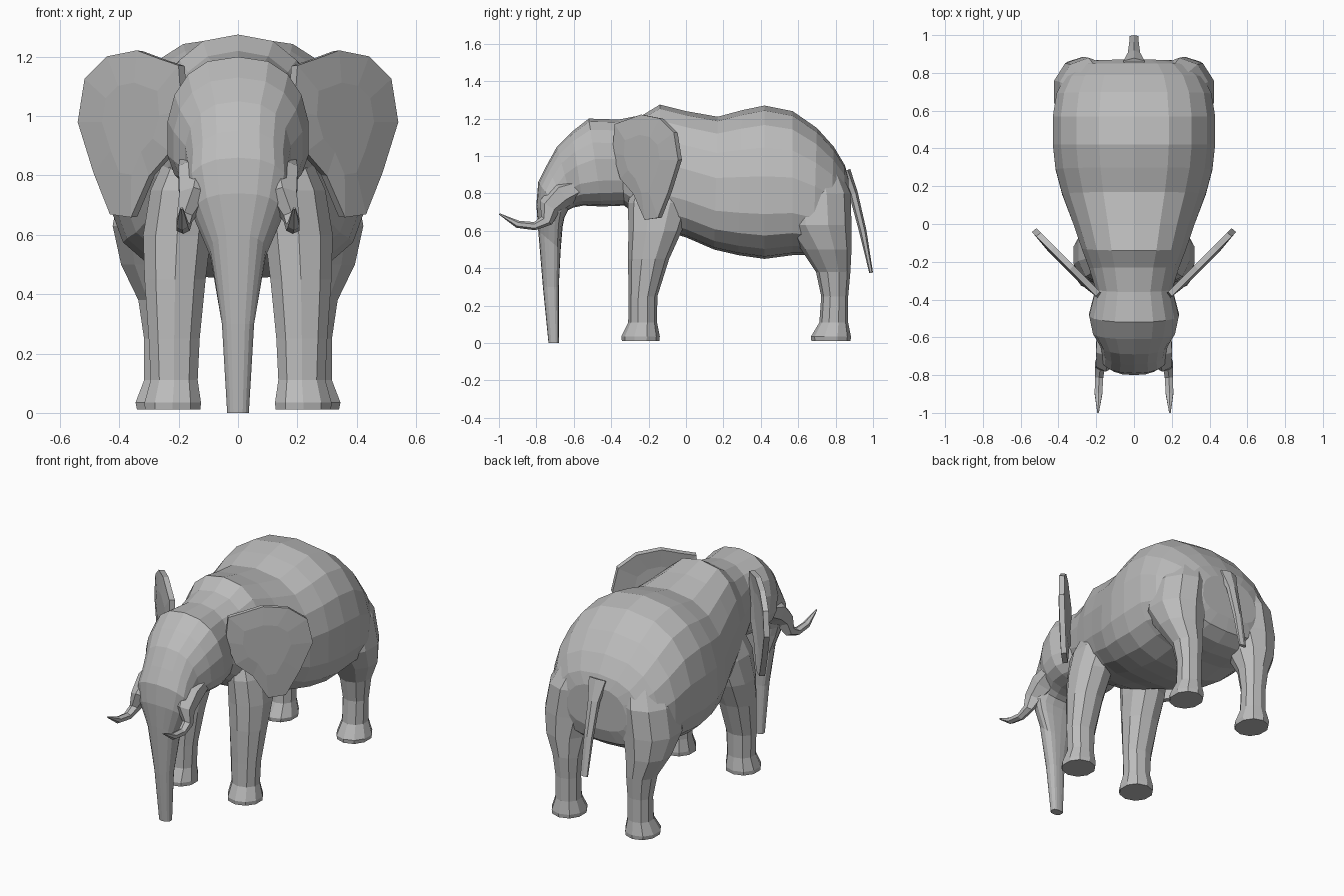
import bpy
import bmesh
from math import cos, sin, tau, copysign
from mathutils import Vector

default_cube = bpy.data.objects.get("Cube")
if default_cube:
    bpy.data.objects.remove(default_cube, do_unlink=True)

# One grey hide colour for everything
hide = bpy.data.materials.new("grey hide")
hide.use_nodes = True
hide.diffuse_color = (0.5, 0.5, 0.5, 1)
hide.node_tree.nodes["Principled BSDF"].inputs["Base Color"].default_value = (0.5, 0.5, 0.5, 1)


def finish(bm, name, mirrored=False):
    """Turn a bmesh into a flat-shaded object, optionally mirrored left to right."""
    bmesh.ops.recalc_face_normals(bm, faces=bm.faces[:])
    mesh = bpy.data.meshes.new(name)
    bm.to_mesh(mesh)
    bm.free()
    mesh.materials.append(hide)
    obj = bpy.data.objects.new(name, mesh)
    bpy.context.collection.objects.link(obj)
    if mirrored:
        obj.modifiers.new("left and right", "MIRROR").use_axis[0] = True
    return obj


def loft(name, sections, sides, power=2.0, sag=0.0, mirrored=False):
    """Skin a row of superellipse sections, each a (centre, half axis, half axis).

    Sag lowers the widest part of every section without moving its top or bottom.
    """
    bm = bmesh.new()
    rings = []
    for centre, across, along in sections:
        ring = []
        for i in range(sides):
            angle = tau * (i + 0.5) / sides
            c, s = cos(angle), sin(angle)
            a = copysign(abs(c) ** (2 / power), c)
            b = copysign(abs(s) ** (2 / power), s)
            b -= sag * (1 - b * b)
            ring.append(bm.verts.new(centre + across * a + along * b))
        rings.append(ring)
    for first, second in zip(rings, rings[1:]):
        for i in range(sides):
            j = (i + 1) % sides
            bm.faces.new((first[i], first[j], second[j], second[i]))
    bm.faces.new(rings[0])
    bm.faces.new(rings[-1])
    return finish(bm, name, mirrored)


def upright_section(top_y, top_z, low_y, low_z, half_width):
    """Section of the torso, head or trunk between a top and a bottom point."""
    top = Vector((0, top_y, top_z))
    low = Vector((0, low_y, low_z))
    return (top + low) / 2, Vector((half_width, 0, 0)), (top - low) / 2


def level_section(z, x, y, half_x, half_y):
    """Horizontal section of a leg."""
    return Vector((x, y, z)), Vector((half_x, 0, 0)), Vector((0, half_y, 0))


def tube_sections(points):
    """Sections across a path in the y-z plane from (x, y, z, half width, half depth)."""
    path = [Vector(p[:3]) for p in points]
    result = []
    for i, (x, y, z, width, depth) in enumerate(points):
        run = path[min(i + 1, len(path) - 1)] - path[max(i - 1, 0)]
        side = Vector((0, -run.z, run.y)).normalized()
        result.append((path[i], Vector((width, 0, 0)), side * depth))
    return result


# Torso, neck, head and trunk in one skin, from the rump to the trunk tip
torso_profile = [
    (0.87, 0.88, 0.865, 0.62, 0.2),
    (0.85, 0.95, 0.84, 0.54, 0.295),
    (0.79, 1.05, 0.77, 0.49, 0.37),
    (0.7, 1.15, 0.68, 0.47, 0.415),
    (0.57, 1.24, 0.57, 0.47, 0.435),
    (0.42, 1.27, 0.42, 0.45, 0.435),
    (0.3, 1.245, 0.28, 0.47, 0.42),
    (0.17, 1.21, 0.15, 0.5, 0.385),
    (0, 1.24, 0, 0.565, 0.325),
    (-0.14, 1.275, -0.12, 0.6, 0.28),
    (-0.23, 1.22, -0.24, 0.66, 0.24),
    (-0.36, 1.195, -0.33, 0.735, 0.205),
    (-0.52, 1.2, -0.45, 0.73, 0.24),
    (-0.61, 1.13, -0.55, 0.735, 0.22),
    (-0.69, 1.05, -0.6, 0.725, 0.18),
    (-0.745, 0.95, -0.63, 0.71, 0.17),
    (-0.79, 0.86, -0.65, 0.67, 0.175),
    (-0.8, 0.74, -0.66, 0.62, 0.15),
    (-0.79, 0.6, -0.67, 0.5, 0.095),
    (-0.765, 0.3, -0.68, 0.3, 0.055),
    (-0.735, 0, -0.68, 0, 0.037),
]
loft("body_head_and_trunk", [upright_section(*p) for p in torso_profile], 18, 2.5, sag=0.18)

# Legs, from sole to shoulder or hip
front_leg = [
    (0.012, 0.22, -0.243, 0.098, 0.1),
    (0.035, 0.22, -0.243, 0.1, 0.103),
    (0.11, 0.215, -0.232, 0.083, 0.077),
    (0.25, 0.215, -0.23, 0.09, 0.077),
    (0.45, 0.212, -0.2, 0.108, 0.11),
    (0.6, 0.205, -0.165, 0.12, 0.143),
    (0.75, 0.19, -0.14, 0.11, 0.17),
    (0.9, 0.15, -0.13, 0.08, 0.14),
]
rear_leg = [
    (0.012, 0.25, 0.775, 0.095, 0.105),
    (0.035, 0.25, 0.775, 0.1, 0.107),
    (0.11, 0.245, 0.79, 0.075, 0.077),
    (0.25, 0.245, 0.795, 0.075, 0.072),
    (0.38, 0.25, 0.787, 0.09, 0.092),
    (0.5, 0.27, 0.75, 0.13, 0.135),
    (0.63, 0.265, 0.7, 0.165, 0.185),
    (0.8, 0.24, 0.69, 0.16, 0.19),
    (0.95, 0.19, 0.66, 0.13, 0.155),
]
for name, profile in (("front_legs", front_leg), ("rear_legs", rear_leg)):
    loft(name, [level_section(*p) for p in profile], 10, 2.1, mirrored=True)

# Tusks, leaving broad sockets in the cheeks and upturned at the tips
tusk = [
    (0.13, -0.56, 0.84, 0.075, 0.05),
    (0.13, -0.66, 0.8, 0.082, 0.075),
    (0.15, -0.73, 0.73, 0.055, 0.06),
    (0.18, -0.745, 0.655, 0.03, 0.035),
    (0.185, -0.81, 0.625, 0.026, 0.022),
    (0.188, -0.9, 0.635, 0.023, 0.02),
    (0.19, -0.998, 0.69, 0.005, 0.004),
]
loft("tusks", tube_sections(tusk), 6, mirrored=True)

# Tail hanging away from the rump
tail = [
    (0, 0.85, 0.92, 0.065, 0.03),
    (0, 0.895, 0.8, 0.038, 0.024),
    (0, 0.945, 0.6, 0.03, 0.02),
    (0, 0.99, 0.375, 0.026, 0.01),
]
loft("tail", tube_sections(tail), 6)

# Ears: a dished outline swept back from the head
ear_outline = [
    (0.19, 1.17), (0.25, 1.19), (0.33, 1.22), (0.43, 1.2), (0.505, 1.125),
    (0.528, 0.98), (0.475, 0.81), (0.42, 0.67), (0.35, 0.66), (0.29, 0.8),
    (0.22, 0.88), (0.18, 1.02),
]


def ear_point(x, z, dish=0.0):
    return Vector((x + dish, x - 0.56 - dish, z))


bm = bmesh.new()
middle = Vector((0.33, 0.98))
rim = [bm.verts.new(ear_point(x, z)) for x, z in ear_outline]
inner = []
for x, z in ear_outline:
    p = middle.lerp(Vector((x, z)), 0.55)
    inner.append(bm.verts.new(ear_point(p.x, p.y, 0.008)))
for i in range(len(rim)):
    j = (i + 1) % len(rim)
    bm.faces.new((rim[i], rim[j], inner[j], inner[i]))
bm.faces.new(inner)
ears = finish(bm, "ears", mirrored=True)
thickness = ears.modifiers.new("thickness", "SOLIDIFY")
thickness.thickness = 0.032
thickness.offset = 0
